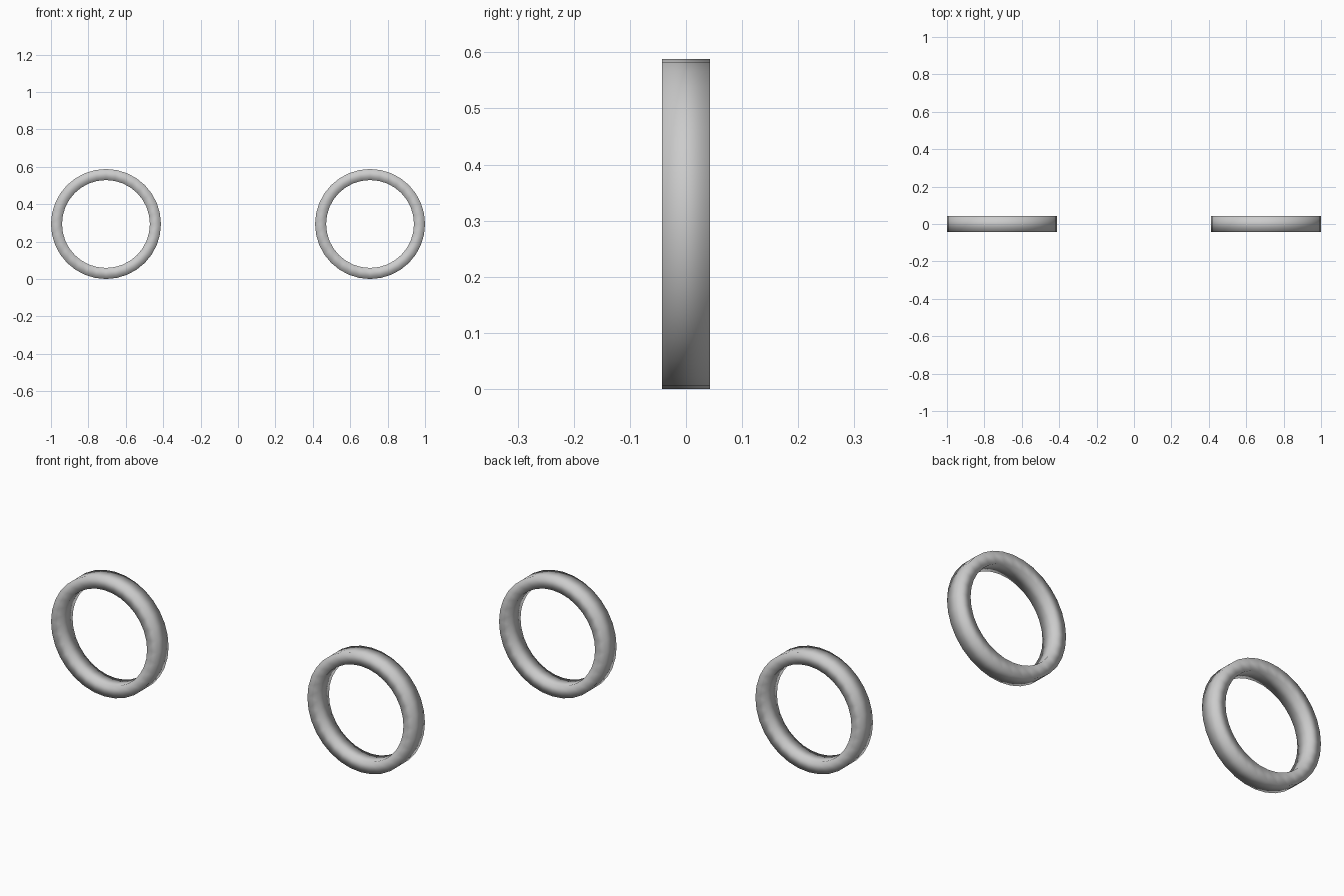
import bpy, bmesh, math

if "Cube" in bpy.data.objects:
    bpy.data.objects.remove(bpy.data.objects["Cube"])

SEGMENTS = 32
OUTER, INNER, HALF_WIDTH = 0.294, 0.235, 0.0425


def ring(name, x):
    # rectangular section swept around the y axis
    section = [(OUTER, -HALF_WIDTH), (OUTER, HALF_WIDTH),
               (INNER, HALF_WIDTH), (INNER, -HALF_WIDTH)]
    bm = bmesh.new()
    loops = []
    for i in range(SEGMENTS):
        a = 2 * math.pi * i / SEGMENTS
        loops.append([bm.verts.new((r * math.cos(a), y, r * math.sin(a)))
                      for r, y in section])
    for i in range(SEGMENTS):
        p, q = loops[i], loops[(i + 1) % SEGMENTS]
        for j in range(4):
            k = (j + 1) % 4
            bm.faces.new((p[j], p[k], q[k], q[j])).smooth = True
    bmesh.ops.recalc_face_normals(bm, faces=bm.faces)
    mesh = bpy.data.meshes.new(name)
    bm.to_mesh(mesh)
    bm.free()
    obj = bpy.data.objects.new(name, mesh)
    obj.location = (x, 0, OUTER)
    bpy.context.collection.objects.link(obj)


# pair of matching tyre-like rings, softly shaded all round
ring("left_ring", -(1 - OUTER))
ring("right_ring", 1 - OUTER)
